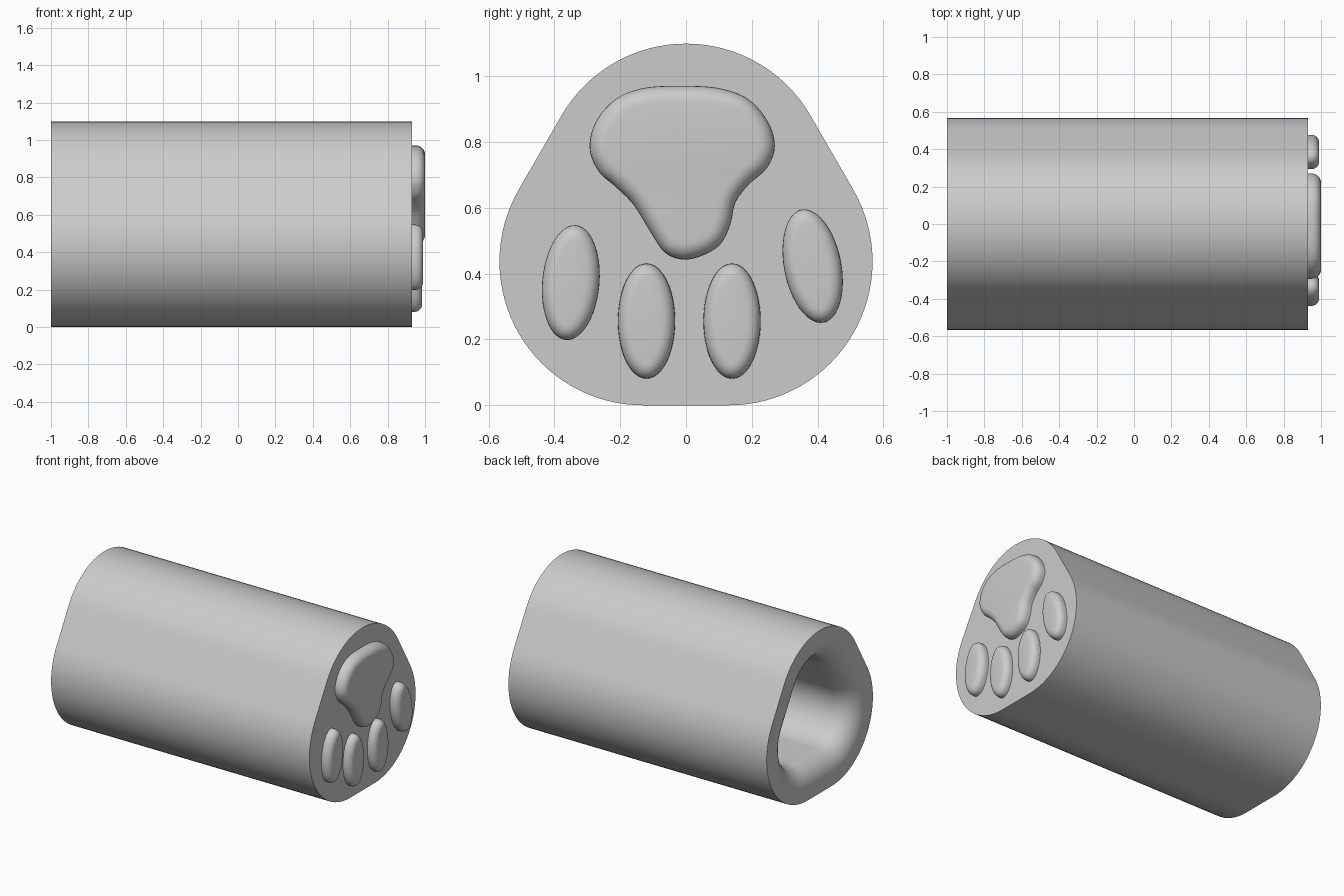
import bpy
import bmesh
from math import sin, cos, pi, radians
from mathutils import Vector

cube = bpy.data.objects.get("Cube")
if cube:
    bpy.data.objects.remove(cube)

grey = bpy.data.materials.new("plain_grey")
grey.use_nodes = True
colour = (0.6, 0.6, 0.6, 1)
grey.diffuse_color = colour
grey.node_tree.nodes["Principled BSDF"].inputs["Base Color"].default_value = colour

END = 0.93      # x of the flat end that carries the pads
STEPS = 6       # segments in each rounded edge


def loft(name, rings):
    """Skin rings given as (x, [(y, z), ...]) and cap both ends."""
    bm = bmesh.new()
    loops = [[bm.verts.new((x, y, z)) for y, z in pts] for x, pts in rings]
    n = len(loops[0])
    for a, b in zip(loops, loops[1:]):
        for i in range(n):
            j = (i + 1) % n
            bm.faces.new((a[i], a[j], b[j], b[i]))
    bm.faces.new(loops[0])
    bm.faces.new(loops[-1])
    bmesh.ops.recalc_face_normals(bm, faces=bm.faces)
    mesh = bpy.data.meshes.new(name)
    bm.to_mesh(mesh)
    bm.free()
    mesh.materials.append(grey)
    ob = bpy.data.objects.new(name, mesh)
    bpy.context.collection.objects.link(ob)
    bpy.ops.object.select_all(action='DESELECT')
    ob.select_set(True)
    bpy.context.view_layer.objects.active = ob
    bpy.ops.object.shade_smooth_by_angle(angle=radians(35))
    return ob


def rounded_triangle(wall, segs=32):
    """Three arcs joined by straight sides, moved inwards by wall."""
    side, radius = 0.26, 0.437
    centres = [(side / 2, radius), (0, radius + side * 0.866), (-side / 2, radius)]
    pts = []
    for k, (cy, cz) in enumerate(centres):
        for i in range(segs + 1):
            t = -pi / 2 + 2 * pi / 3 * (k + i / segs)
            pts.append((cy + (radius - wall) * cos(t), cz + (radius - wall) * sin(t)))
    return pts


def inset(pts, d):
    """Move a counter-clockwise outline inwards by d."""
    out = []
    for i, p in enumerate(pts):
        t = (Vector(pts[(i + 1) % len(pts)]) - Vector(pts[i - 1])).normalized()
        out.append((p[0] - t.y * d, p[1] + t.x * d))
    return out


def smooth_outline(pts, sub=5):
    """Closed Catmull-Rom curve through the points."""
    out = []
    n = len(pts)
    for i in range(n):
        a, b, c, d = (Vector(pts[(i + k) % n]) for k in (-1, 0, 1, 2))
        for s in range(sub):
            t = s / sub
            p = 0.5 * (2 * b + (c - a) * t + (2 * a - 5 * b + 4 * c - d) * t * t
                       + (3 * b - a - 3 * c + d) * t ** 3)
            out.append((p.x, p.y))
    return out


def raised_pad(name, outline, top, edge):
    """Raised pad with a rounded rim."""
    rings = [(END - 0.02, outline)]
    for i in range(STEPS + 1):
        a = pi / 2 * i / STEPS
        rings.append((top - edge + edge * sin(a), inset(outline, edge * (1 - cos(a)))))
    loft(name, rings)


# Sleeve: outer shell, flared mouth at the open end, deep hollow
WALL, FLARE, FLOOR = 0.218, 0.145, 0.75
rings = [(END, rounded_triangle(0)), (-1, rounded_triangle(0))]
for i in range(2 * STEPS + 1):
    a = pi / 2 * i / (2 * STEPS)
    rings.append((-1 + FLARE * (1 - cos(a)), rounded_triangle(WALL - FLARE * (1 - sin(a)))))
rings.append((FLOOR, rounded_triangle(WALL)))
loft("sleeve", rings)

# Main pad
main = [(-.01, .443), (.05, .455), (.105, .49), (.135, .55), (.15, .615), (.19, .67),
        (.245, .72), (.27, .785), (.25, .86), (.19, .93), (.1, .964), (-.02, .971),
        (-.13, .964), (-.215, .93), (-.275, .86), (-.293, .78), (-.265, .71),
        (-.215, .665), (-.16, .61), (-.11, .53), (-.065, .465)]
raised_pad("main_pad", smooth_outline(main), 1.0, 0.05)

# Toe pads: centre y, centre z, tilt in degrees, top x
toes = {"outer_toe_right": (-.35, .373, -5, .99), "inner_toe_right": (-.12, .256, 0, .985),
        "inner_toe_left": (.14, .256, 0, .985), "outer_toe_left": (.385, .423, 11, .99)}
for name, (cy, cz, tilt, top) in toes.items():
    c, s = cos(radians(tilt)), sin(radians(tilt))
    oval = []
    for i in range(48):
        u, v = 0.087 * cos(2 * pi * i / 48), 0.175 * sin(2 * pi * i / 48)
        oval.append((cy + u * c - v * s, cz + u * s + v * c))
    raised_pad(name, oval, top, 0.042)
